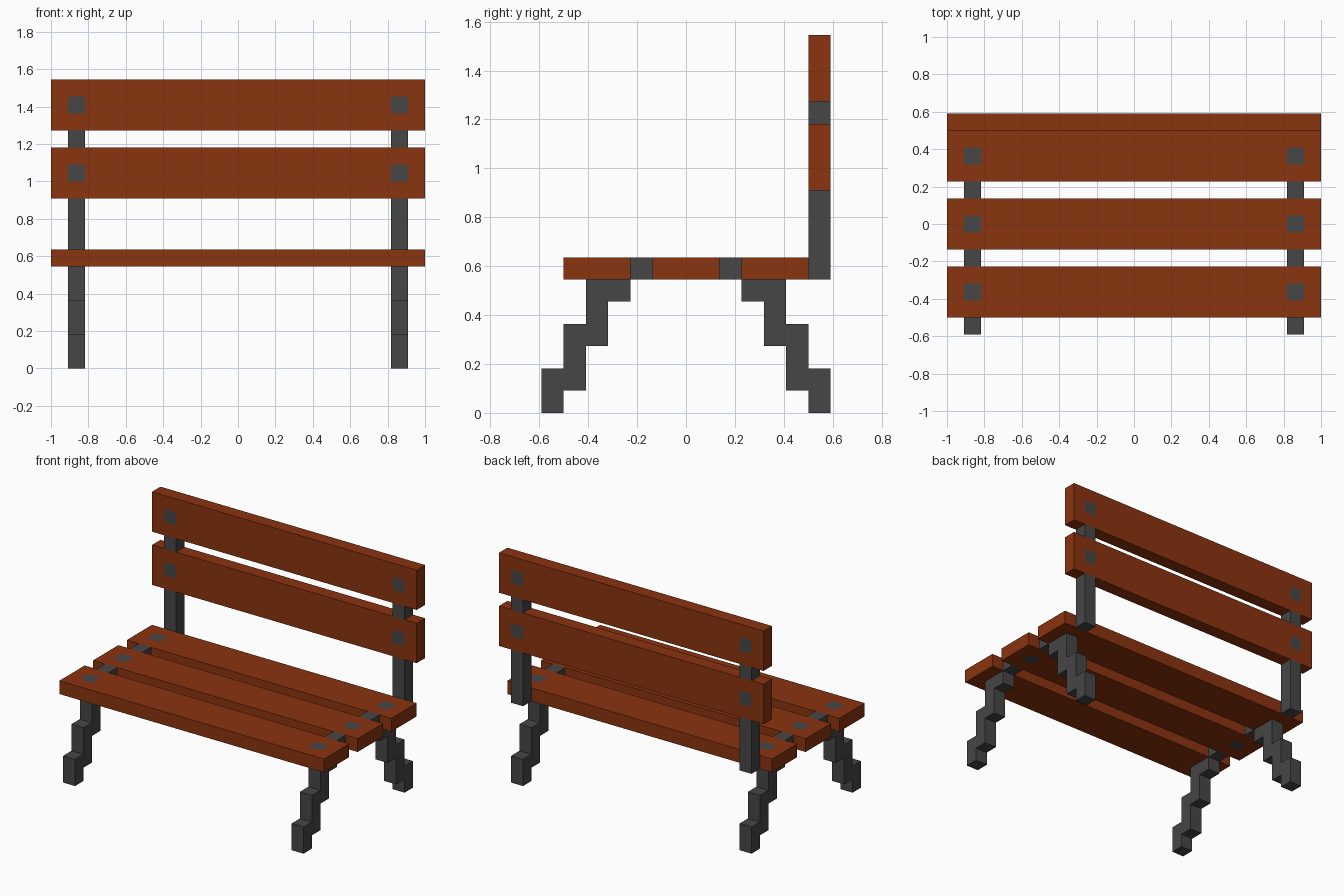
import bpy
import bmesh
import math
from mathutils import Matrix, Vector

U = 1 / 11  # module: every part is a whole number of these units

cube = bpy.data.objects.get("Cube")
if cube:
    bpy.data.objects.remove(cube, do_unlink=True)


def make_material(name, rgb):
    mat = bpy.data.materials.new(name)
    mat.use_nodes = True
    mat.diffuse_color = (*rgb, 1)
    bsdf = next(n for n in mat.node_tree.nodes if n.type == 'BSDF_PRINCIPLED')
    bsdf.inputs["Base Color"].default_value = (*rgb, 1)
    return mat


wood = make_material("red brown wood", (0.254, 0.033, 0.0045))
iron = make_material("dark grey iron", (0.061, 0.061, 0.061))


def add_object(name, bm, materials):
    bmesh.ops.recalc_face_normals(bm, faces=bm.faces)
    bm.transform(Matrix.Scale(U, 4))
    mesh = bpy.data.meshes.new(name)
    bm.to_mesh(mesh)
    bm.free()
    for mat in materials:
        mesh.materials.append(mat)
    obj = bpy.data.objects.new(name, mesh)
    bpy.context.collection.objects.link(obj)
    return obj


def box(size, centre=(0, 0, 0)):
    bm = bmesh.new()
    bmesh.ops.create_cube(bm, size=1)
    bmesh.ops.scale(bm, vec=size, verts=bm.verts)
    bmesh.ops.translate(bm, vec=centre, verts=bm.verts)
    return bm


def slat(name, centre, upright=False):
    """Plank with a square bolt head inlaid near each end, on both broad sides."""
    bm = box((22, 3, 1))
    cuts = [((x, 0, 0), (1, 0, 0)) for x in (-10, -9, 9, 10)]
    cuts += [((0, y, 0), (0, 1, 0)) for y in (-0.5, 0.5)]
    for co, no in cuts:
        bmesh.ops.bisect_plane(bm, geom=bm.verts[:] + bm.edges[:] + bm.faces[:],
                               plane_co=co, plane_no=no)
    for f in bm.faces:
        c = f.calc_center_median()
        is_bolt = abs(c.z) > 0.4 and 9 < abs(c.x) < 10 and abs(c.y) < 0.4
        f.material_index = 1 if is_bolt else 0
    # Merge the plain wood again, leaving only the bolt outlines
    bmesh.ops.dissolve_limit(bm, angle_limit=math.radians(1), verts=bm.verts,
                             edges=bm.edges, delimit={'MATERIAL'})
    bmesh.ops.triangulate(bm, faces=[f for f in bm.faces if len(f.verts) > 4])
    if upright:
        bm.transform(Matrix.Rotation(math.pi / 2, 4, 'X'))
    bm.transform(Matrix.Translation(centre))
    add_object(name, bm, [wood, iron])


# Seat and backrest planks
for name, y in (("front", -4), ("middle", 0), ("rear", 4)):
    slat("seat_slat_" + name, (0, y, 6.5))
for name, z in (("lower", 11.5), ("upper", 15.5)):
    slat("back_slat_" + name, (0, 6, z), upright=True)

# Stepped leg outline in (y, z), from the foot up to the seat
LEG = [(6.5, 0), (6.5, 2), (5.5, 2), (5.5, 4), (4.5, 4), (4.5, 6), (2.5, 6),
       (2.5, 5), (3.5, 5), (3.5, 3), (4.5, 3), (4.5, 1), (5.5, 1), (5.5, 0)]


def leg(name, x, facing):
    bm = bmesh.new()
    face = bm.faces.new([bm.verts.new((x - 0.5, y * facing, z)) for y, z in LEG])
    side = bmesh.ops.extrude_face_region(bm, geom=[face])
    verts = [v for v in side["geom"] if isinstance(v, bmesh.types.BMVert)]
    bmesh.ops.translate(bm, vec=Vector((1, 0, 0)), verts=verts)
    add_object(name, bm, [iron])


# Ironwork on each side: legs, seat spacers and backrest posts
for side, x in (("left", 9.5), ("right", -9.5)):
    leg("front_leg_" + side, x, -1)
    leg("rear_leg_" + side, x, 1)
    for name, y in (("front", -2), ("rear", 2)):
        add_object(f"seat_spacer_{name}_{side}", box((1, 1, 1), (x, y, 6.5)), [iron])
    add_object("back_post_" + side, box((1, 1, 4), (x, 6, 8)), [iron])
    add_object("back_spacer_" + side, box((1, 1, 1), (x, 6, 13.5)), [iron])
